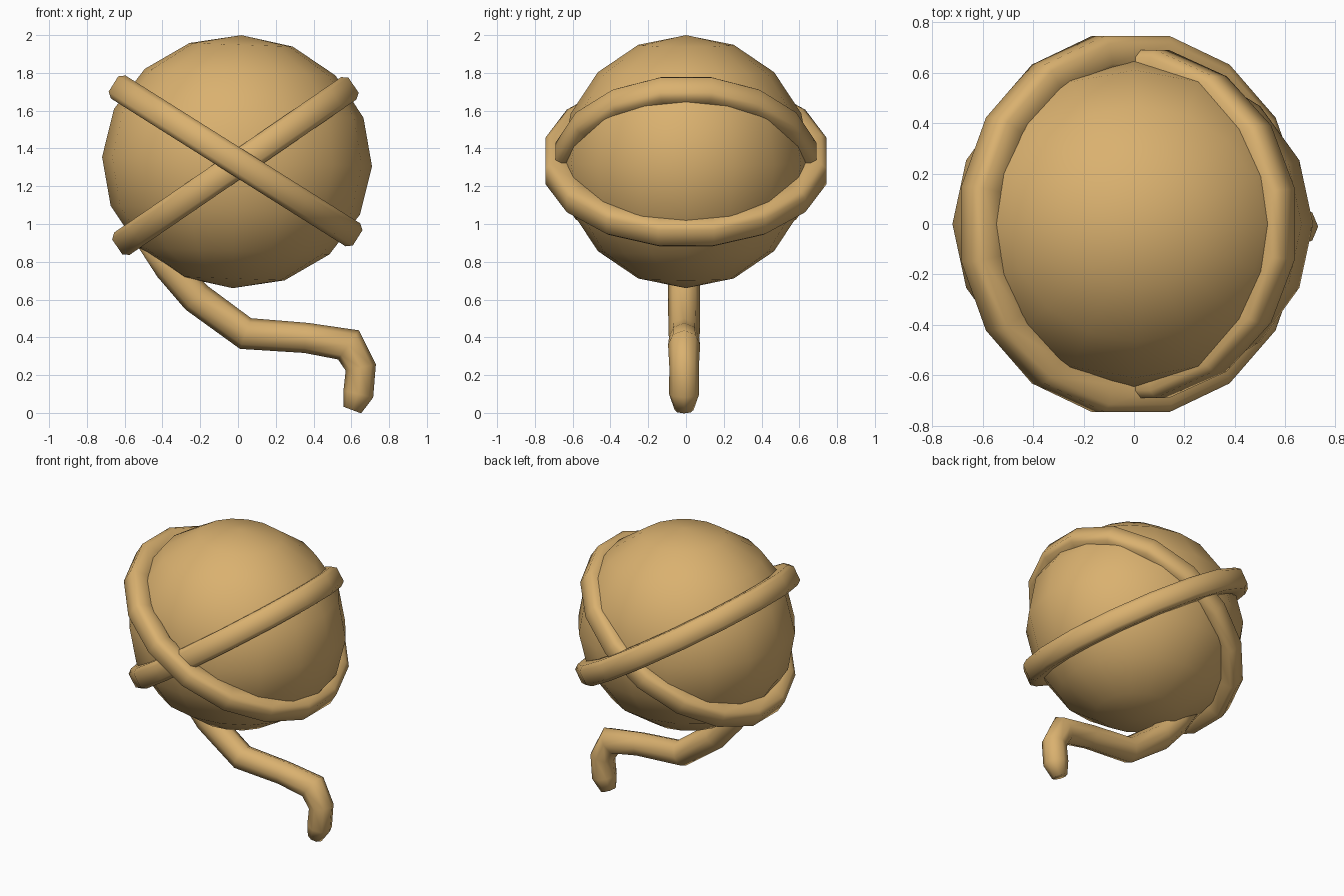
import bpy, bmesh, math
from mathutils import Vector

if "Cube" in bpy.data.objects:
    bpy.data.objects.remove(bpy.data.objects["Cube"])

yarn = bpy.data.materials.new("tan_yarn")
yarn.diffuse_color = (0.70, 0.44, 0.16, 1)
yarn.use_nodes = True
yarn.node_tree.nodes["Principled BSDF"].inputs["Base Color"].default_value = yarn.diffuse_color


def finish(bm, name):
    bmesh.ops.recalc_face_normals(bm, faces=bm.faces)
    me = bpy.data.meshes.new(name)
    bm.to_mesh(me)
    bm.free()
    me.materials.append(yarn)
    for p in me.polygons:
        p.use_smooth = True
    ob = bpy.data.objects.new(name, me)
    bpy.context.scene.collection.objects.link(ob)
    return ob


def bridge(bm, rings, closed):
    n = len(rings[0])
    for i in range(len(rings) if closed else len(rings) - 1):
        a, b = rings[i], rings[(i + 1) % len(rings)]
        for j in range(n):
            k = (j + 1) % n
            bm.faces.new((a[j], a[k], b[k], b[j]))
    if not closed:
        bm.faces.new(rings[0])
        bm.faces.new(rings[-1])


# ball of yarn: slightly wide, slightly tilted low-poly sphere
bm = bmesh.new()
bmesh.ops.create_uvsphere(bm, u_segments=16, v_segments=8, radius=1)
ball = finish(bm, "yarn_ball")
ball.scale = (0.715, 0.66, 0.67)
ball.location = (-0.005, 0, 1.33)
ball.rotation_euler = (0, math.radians(2), 0)

# wrapped strands: tilted oval loops, half sunk in the ball
profile = [(0, 0.048), (-0.03, 0.072), (-0.11, 0.072), (-0.145, 0.04),
           (-0.145, -0.04), (-0.11, -0.072), (-0.03, -0.072), (0, -0.048)]


def strand(name, half_x, half_y, centre, tilt):
    bm = bmesh.new()
    seg = 16
    grow = 1 / math.cos(math.pi / seg)
    rings = []
    for i in range(seg):
        t = (i + 0.5) * 2 * math.pi / seg
        rings.append([bm.verts.new(((half_x + p) * grow * math.cos(t),
                                    (half_y + p) * grow * math.sin(t), q))
                      for p, q in profile])
    bridge(bm, rings, True)
    ob = finish(bm, name)
    ob.location = centre
    ob.rotation_euler = (0, math.radians(tilt), 0)


strand("outer_strand", 0.764, 0.745, (-0.013, 0, 1.334), 32.2)
strand("inner_strand", 0.758, 0.69, (-0.014, 0, 1.307), -34.4)

# loose tail: 8-sided tube along a path (x, z, radius)
path = [(-0.48, 0.95, 0.08), (-0.36, 0.77, 0.083), (-0.22, 0.61, 0.085),
        (0.04, 0.42, 0.083), (0.36, 0.397, 0.08), (0.585, 0.36, 0.085),
        (0.65, 0.24, 0.078), (0.637, 0.10, 0.08), (0.605, 0.015, 0.05)]
pts = [Vector((x, -0.01, z)) for x, z, r in path]
bm = bmesh.new()
rings = []
for i, p in enumerate(pts):
    d_in = (p - pts[i - 1]).normalized() if i else None
    d_out = (pts[i + 1] - p).normalized() if i < len(pts) - 1 else d_in
    d = ((d_in or d_out) + d_out).normalized()
    side = Vector((-d.z, 0, d.x))
    miter = 1 / max(d.dot(d_out), 0.85)
    r = path[i][2]
    rings.append([bm.verts.new(p + side * r * miter * math.cos(a) + Vector((0, r * math.sin(a), 0)))
                  for a in (k * math.pi / 4 for k in range(8))])
bridge(bm, rings, False)
finish(bm, "loose_tail")
